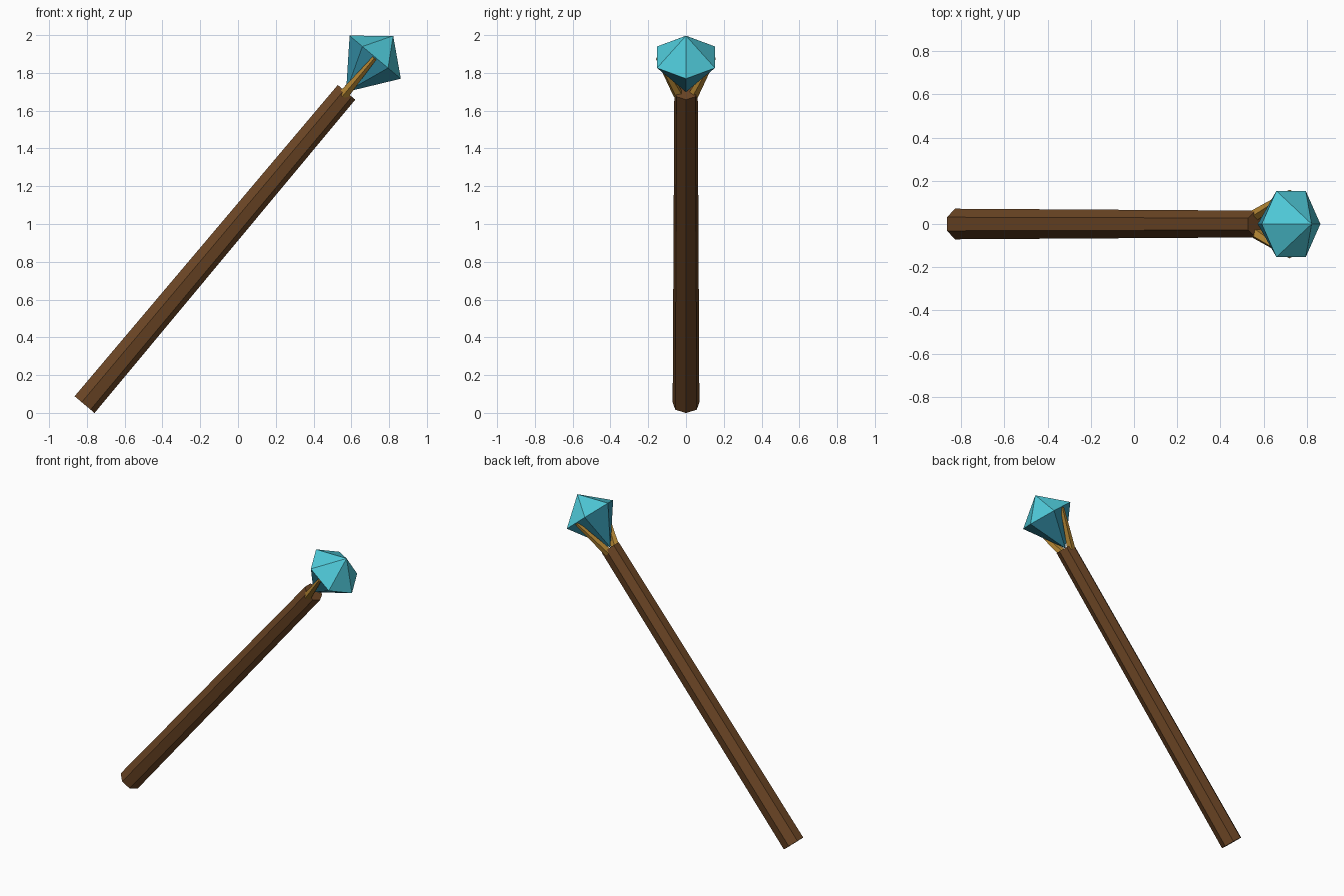
import bpy, bmesh, math
from mathutils import Vector, Matrix

cube = bpy.data.objects.get("Cube")
if cube:
    bpy.data.objects.remove(cube, do_unlink=True)


def material(name, color):
    mat = bpy.data.materials.new(name)
    mat.use_nodes = True
    mat.diffuse_color = (*color, 1)
    mat.node_tree.nodes["Principled BSDF"].inputs["Base Color"].default_value = (*color, 1)
    return mat


wood = material("brown wood", (0.147, 0.060, 0.018))
gold = material("dull gold", (0.48, 0.25, 0.035))
gem_light = material("bright turquoise", (0.078, 0.587, 0.692))
gem_deep = material("deep turquoise", (0.043, 0.343, 0.477))

# The staff leans 40 degrees; local z runs along the shaft from its foot
LEAN = math.radians(40)
PLACE = Matrix.Translation((-0.815, 0, 0.046)) @ Matrix.Rotation(LEAN, 4, "Y")
LENGTH = 2.158


def loft(name, rings, sides, mats, start=0.0, place=PLACE):
    """Stack regular rings of (height, radius); zero radius makes a point."""
    bm = bmesh.new()
    loops = []
    for z, r in rings:
        if r == 0:
            loops.append([bm.verts.new((0, 0, z))])
            continue
        angles = [start + math.tau * i / sides for i in range(sides)]
        loops.append([bm.verts.new((r * math.cos(a), r * math.sin(a), z)) for a in angles])
    for level, (low, high) in enumerate(zip(loops, loops[1:])):
        for i in range(sides):
            j = (i + 1) % sides
            corners = [low[i % len(low)], low[j % len(low)],
                       high[j % len(high)], high[i % len(high)]]
            face = bm.faces.new(list(dict.fromkeys(corners)))
            face.material_index = min(level, len(mats) - 1)
    for loop in (loops[0], loops[-1]):
        if len(loop) > 2:
            bm.faces.new(loop)
    bmesh.ops.recalc_face_normals(bm, faces=bm.faces)
    mesh = bpy.data.meshes.new(name)
    bm.to_mesh(mesh)
    bm.free()
    for mat in mats:
        mesh.materials.append(mat)
    obj = bpy.data.objects.new(name, mesh)
    obj.matrix_world = place
    bpy.context.collection.objects.link(obj)
    return obj


# Seven-sided tapering shaft, one edge on the underside
loft("shaft", [(0, 0.0725), (LENGTH, 0.0635)], 7, [wood])

# Six-sided gem: long lower point, short crown
loft("gem", [(LENGTH, 0), (LENGTH + 0.24, 0.177), (LENGTH + 0.388, 0)], 6,
     [gem_deep, gem_light])

# Two tapering prongs gripping the gem
for side, label in ((1, "back"), (-1, "front")):
    foot = Vector((0, side * 0.04, LENGTH - 0.02))
    tip = Vector((0, side * 0.147, LENGTH + 0.235))
    aim = (tip - foot).to_track_quat("Z", "Y").to_matrix().to_4x4()
    loft(label + "_prong", [(0, 0.028), ((tip - foot).length, 0.013)], 5, [gold],
         start=side * math.pi / 2, place=PLACE @ Matrix.Translation(foot) @ aim)
